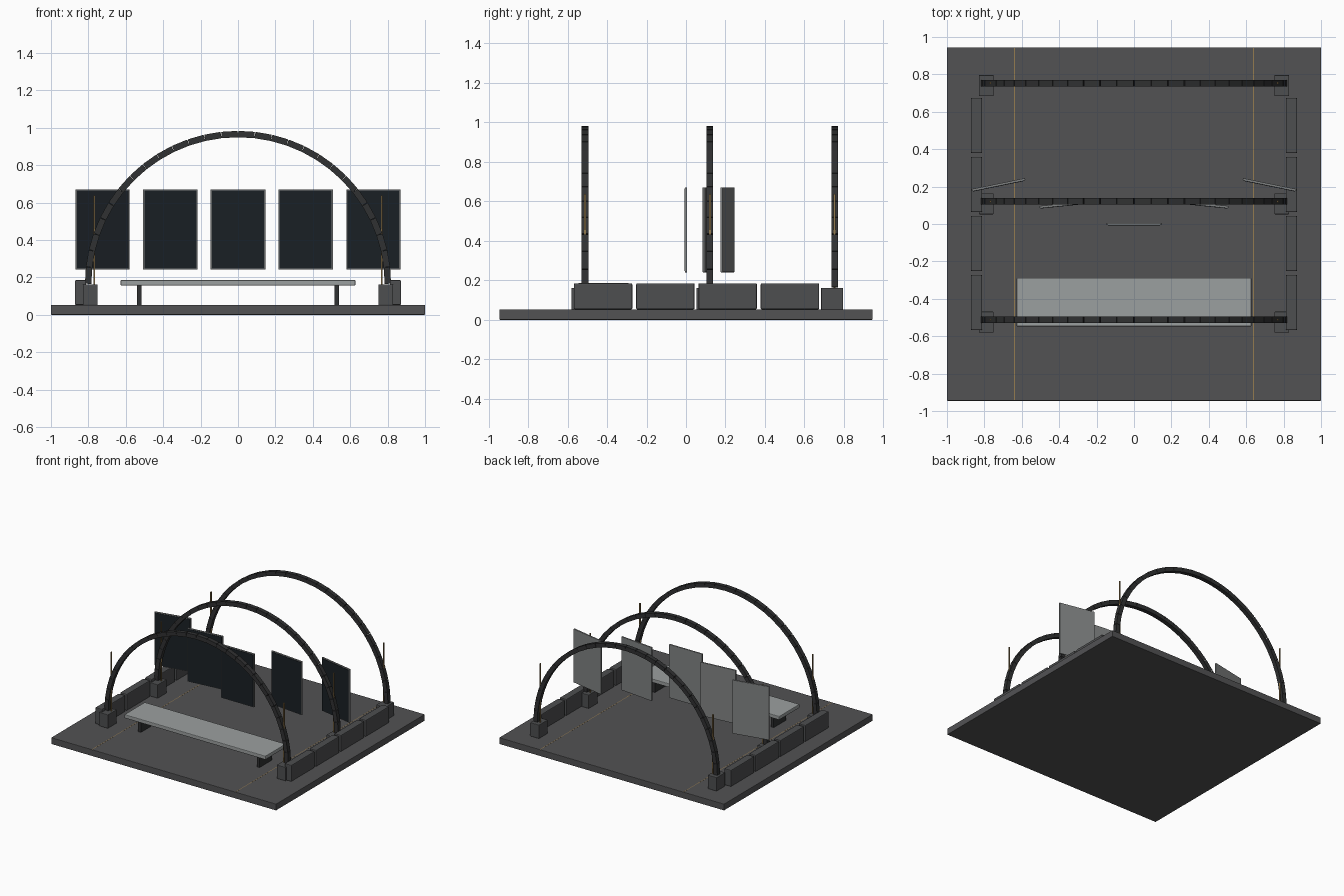
import bpy, bmesh
from math import pi, cos, sin, radians
from mathutils import Matrix, Vector

if "Cube" in bpy.data.objects:
    bpy.data.objects.remove(bpy.data.objects["Cube"])


def material(name, r, g, b):
    m = bpy.data.materials.new(name)
    m.diffuse_color = (r, g, b, 1)
    m.use_nodes = True
    m.node_tree.nodes["Principled BSDF"].inputs["Base Color"].default_value = m.diffuse_color
    return m


FLOOR = material("floor_grey", 0.085, 0.085, 0.088)
STONE = material("stone_grey", 0.075, 0.077, 0.08)
DARK = material("dark_metal", 0.03, 0.031, 0.032)
PALE = material("pale_metal", 0.33, 0.35, 0.35)
FRAME = material("panel_grey", 0.22, 0.23, 0.23)
GLASS = material("dark_glass", 0.01, 0.014, 0.018)
BRASS = material("brass", 0.3, 0.2, 0.08)


def boxes(name, parts, mat, bevel=0.0):
    """One object from a list of (size, matrix) boxes."""
    bm = bmesh.new()
    for size, mtx in parts:
        bmesh.ops.create_cube(bm, size=1, matrix=mtx @ Matrix.Diagonal((*size, 1)))
    me = bpy.data.meshes.new(name)
    bm.to_mesh(me)
    bm.free()
    me.materials.append(mat)
    ob = bpy.data.objects.new(name, me)
    bpy.context.collection.objects.link(ob)
    if bevel:
        mod = ob.modifiers.new("bevel", 'BEVEL')
        mod.width = bevel
        mod.segments = 2
    return ob


def box(name, size, loc, mat, bevel=0.0, turn=0.0):
    ob = boxes(name, [(size, Matrix())], mat, bevel)
    ob.location = loc
    ob.rotation_euler.z = turn
    return ob


# floor slab and inlaid floor strips
box("floor_slab", (2, 1.89, 0.052), (0, 0, 0.026), FLOOR, 0.003)
for s in (-1, 1):
    box("floor_strip", (0.005, 1.88, 0.002), (s * 0.638, 0, 0.0515), BRASS)

# arches made of straight segments, with foot blocks and light rods
R, ZC, N = 0.8, 0.165, 28
for y in (-0.512, 0.121, 0.753):
    segs = []
    for i in range(N):
        a = pi * (i + 0.5) / N
        pos = Vector((R * cos(a), y, ZC + R * sin(a)))
        segs.append(((0.034, 0.034, 0.088),
                     Matrix.Translation(pos) @ Matrix.Rotation(-a, 4, 'Y')))
    boxes("arch", segs, DARK)
    for s in (-1, 1):
        box("arch_foot", (0.08, 0.112, 0.11), (s * 0.79, y - 0.013, 0.107), STONE, 0.004)
        box("light_rod", (0.008, 0.01, 0.475), (s * 0.768, y, 0.4), BRASS)

# low side walls
for s in (-1, 1):
    for i in range(4):
        box("side_wall", (0.06, 0.296, 0.132),
            (s * 0.842, -0.42 + i * 0.3155, 0.119), STONE, 0.006)

# fan of five display panels, glass on the front
for i in range(-2, 3):
    turn = radians(-5.8 * i)
    loc = Vector((i * 0.3625, abs(i) * 0.105, 0.456))
    box("panel", (0.292, 0.012, 0.43), loc, FRAME, 0.002, turn)
    front = Matrix.Rotation(turn, 3, 'Z') @ Vector((0, -0.0065, 0))
    box("panel_glass", (0.28, 0.004, 0.418), loc + front, GLASS, 0, turn)

# bench
box("bench_seat", (1.255, 0.26, 0.03), (0, -0.418, 0.171), PALE, 0.005)
for s in (-1, 1):
    box("bench_leg", (0.025, 0.155, 0.108), (s * 0.528, -0.42, 0.104), DARK)
